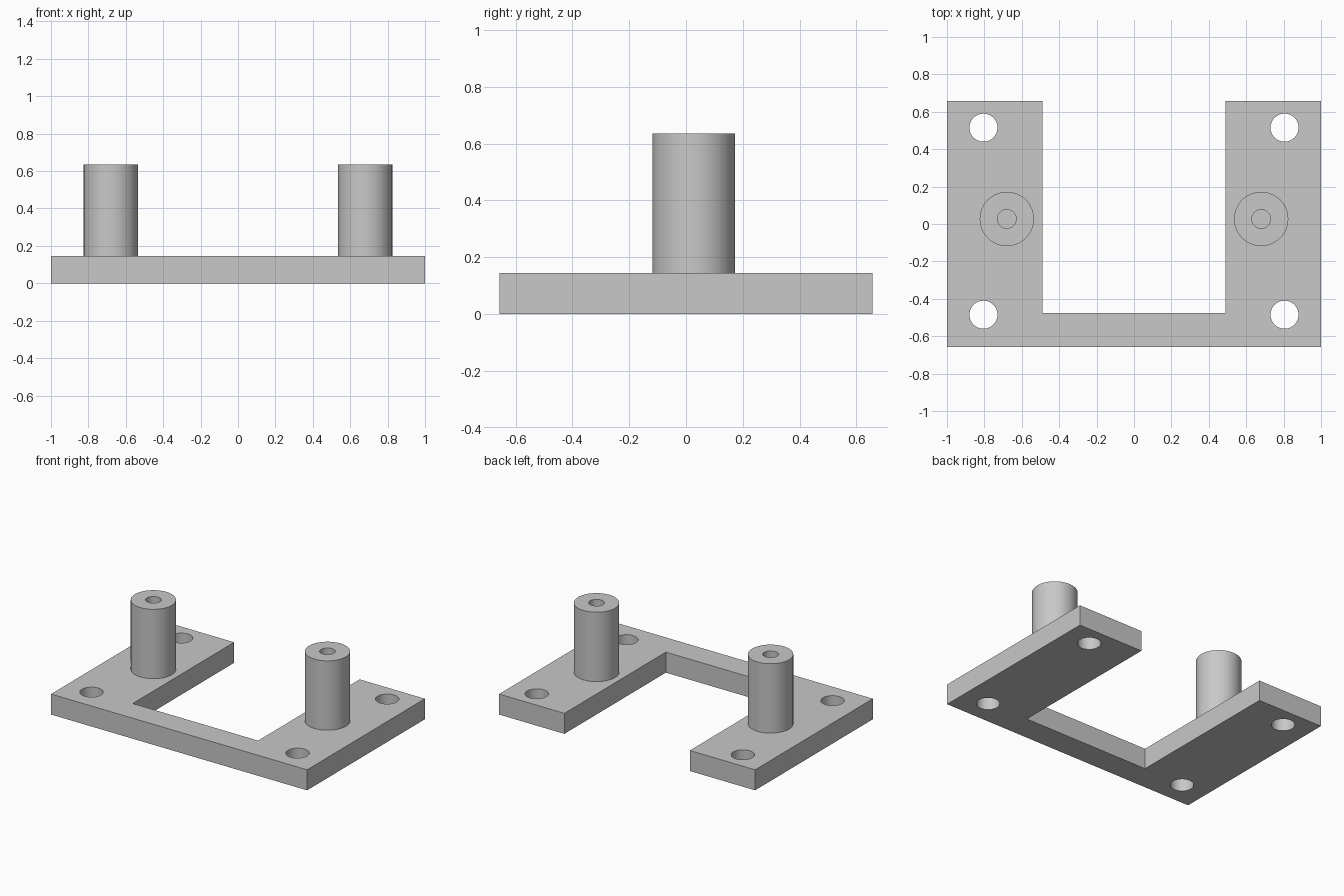
import bpy
import bmesh
from math import radians, tau
from mathutils import Vector

cube = bpy.data.objects.get("Cube")
if cube:
    bpy.data.objects.remove(cube, do_unlink=True)

PLATE_TOP, POST_TOP = 0.145, 0.635

grey = bpy.data.materials.new("plain_grey")
grey.use_nodes = True
grey.diffuse_color = (0.58, 0.58, 0.58, 1)
grey.node_tree.nodes["Principled BSDF"].inputs["Base Color"].default_value = grey.diffuse_color


def add_object(name, bm):
    bmesh.ops.recalc_face_normals(bm, faces=bm.faces[:])
    mesh = bpy.data.meshes.new(name)
    bm.to_mesh(mesh)
    bm.free()
    mesh.materials.append(grey)
    obj = bpy.data.objects.new(name, mesh)
    bpy.context.collection.objects.link(obj)
    return obj


def smooth(obj):
    bpy.ops.object.select_all(action="DESELECT")
    bpy.context.view_layer.objects.active = obj
    obj.select_set(True)
    bpy.ops.object.shade_smooth_by_angle(angle=radians(30))


# U-shaped base plate, open toward the back
half = [(0.49, -0.475), (0.49, 0.657), (1, 0.657), (1, -0.657)]
outline = half + [(-x, y) for x, y in reversed(half)]
bm = bmesh.new()
face = bm.faces.new([bm.verts.new((x, y, 0)) for x, y in outline])
top = bmesh.ops.extrude_face_region(bm, geom=[face])["geom"]
bmesh.ops.translate(bm, vec=(0, 0, PLATE_TOP),
                    verts=[v for v in top if isinstance(v, bmesh.types.BMVert)])
base_plate = add_object("base_plate", bm)

# Four mounting holes through the plate
bm = bmesh.new()
for x in (-0.805, 0.805):
    for y in (-0.485, 0.515):
        ring = bmesh.ops.create_cone(bm, cap_ends=True, segments=48,
                                     radius1=0.075, radius2=0.075, depth=1)
        bmesh.ops.translate(bm, verts=ring["verts"], vec=(x, y, 0))
cutter = add_object("mounting_hole_cutter", bm)
cutter.hide_render = True
cut = base_plate.modifiers.new("mounting_holes", "BOOLEAN")
cut.operation = "DIFFERENCE"
cut.solver = "EXACT"
cut.object = cutter
bpy.context.view_layer.objects.active = base_plate
bpy.ops.object.modifier_apply(modifier=cut.name)
bpy.data.objects.remove(cutter, do_unlink=True)
smooth(base_plate)

# Round posts with a blind screw hole whose floor is the plate
profile = [(0.145, PLATE_TOP), (0.145, POST_TOP), (0.05, POST_TOP), (0.05, PLATE_TOP)]
for name, x in (("left_post", 0.68), ("right_post", -0.68)):
    bm = bmesh.new()
    verts = [bm.verts.new((r, 0, z)) for r, z in profile]
    edges = [bm.edges.new(pair) for pair in zip(verts, verts[1:])]
    bmesh.ops.spin(bm, geom=verts + edges, cent=(0, 0, 0), axis=(0, 0, 1),
                   angle=tau, steps=64)
    bmesh.ops.remove_doubles(bm, verts=bm.verts[:], dist=0.0001)
    post = add_object(name, bm)
    # Open tube: make the outer wall face away from the axis
    wall = max(post.data.polygons, key=lambda p: Vector(p.center[:2]).length)
    if wall.normal.xy.dot(wall.center.xy) < 0:
        post.data.flip_normals()
    post.location = (x, 0.027, 0)
    smooth(post)
